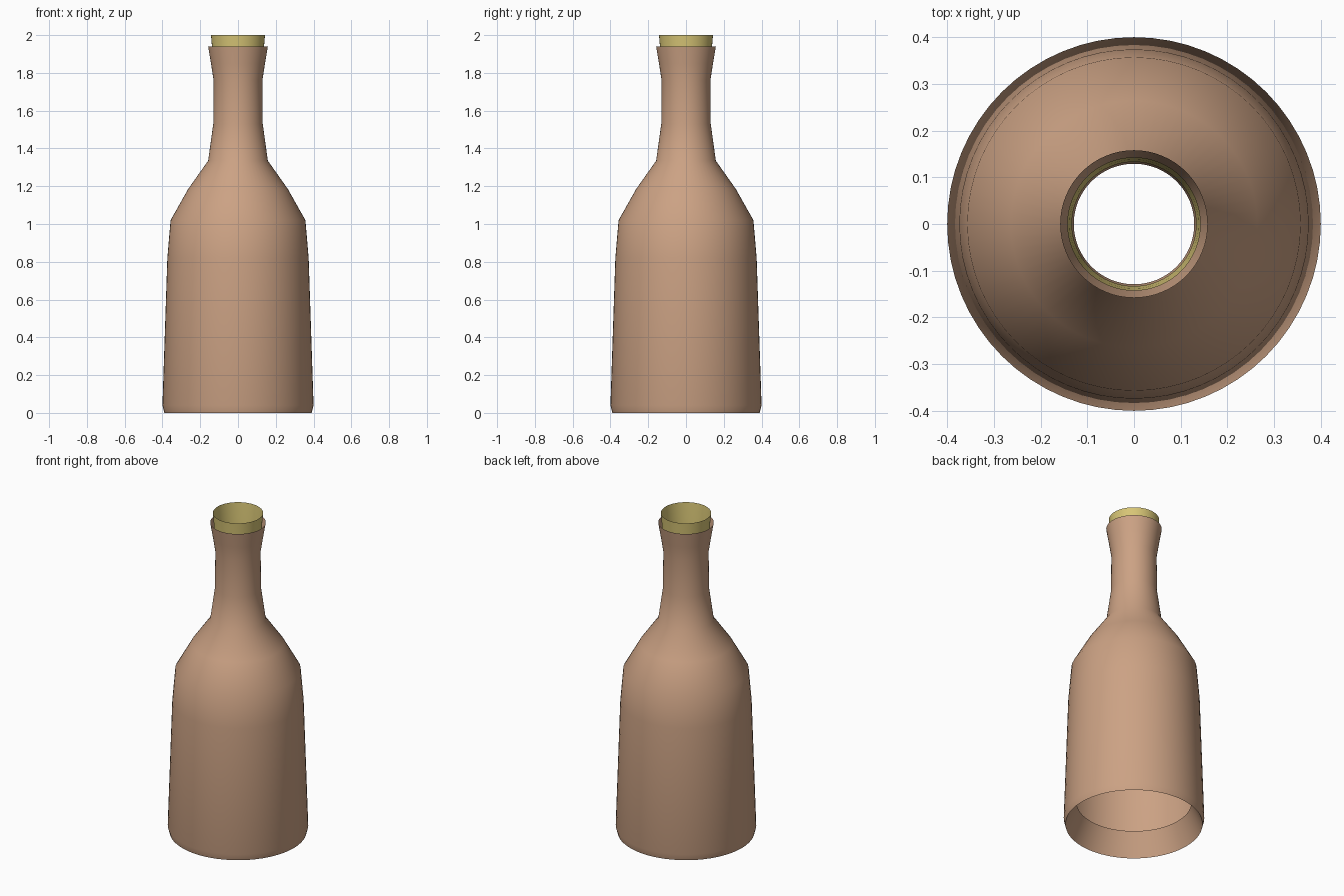
import bpy, bmesh, math

if "Cube" in bpy.data.objects:
    bpy.data.objects.remove(bpy.data.objects["Cube"])

SEGMENTS = 64


def material(name, color):
    mat = bpy.data.materials.new(name)
    mat.diffuse_color = color
    mat.use_nodes = True
    mat.node_tree.nodes["Principled BSDF"].inputs["Base Color"].default_value = mat.diffuse_color
    return mat


def lathe(name, profile, mat):
    """Revolve an open (radius, height) profile around z into a thin shell."""
    bm = bmesh.new()
    rings = []
    for r, z in profile:
        rings.append([bm.verts.new((r * math.cos(2 * math.pi * i / SEGMENTS),
                                    r * math.sin(2 * math.pi * i / SEGMENTS), z))
                      for i in range(SEGMENTS)])
    for low, high in zip(rings, rings[1:]):
        for i in range(SEGMENTS):
            j = (i + 1) % SEGMENTS
            bm.faces.new((low[i], low[j], high[j], high[i]))
    mesh = bpy.data.meshes.new(name)
    bm.to_mesh(mesh)
    bm.free()
    mesh.materials.append(mat)
    obj = bpy.data.objects.new(name, mesh)
    bpy.context.collection.objects.link(obj)
    bpy.ops.object.select_all(action='DESELECT')
    obj.select_set(True)
    bpy.context.view_layer.objects.active = obj
    bpy.ops.object.shade_smooth_by_angle(angle=math.radians(50))
    return obj


clay = material("clay", (0.60, 0.36, 0.23, 1))
gold = material("gold", (0.68, 0.56, 0.18, 1))

# Bottle: open inward-turned base, body, shoulder, neck and flared lip
lathe("bottle_body", [
    (0.327, 0.143), (0.39, 0.0), (0.40, 0.04), (0.374, 0.82), (0.357, 1.02),
    (0.264, 1.185), (0.158, 1.335), (0.131, 1.53), (0.129, 1.76),
    (0.143, 1.85), (0.158, 1.94)], clay)

# Thin tapered sleeve standing in the mouth
lathe("mouth_sleeve", [(0.133, 1.86), (0.138, 1.94), (0.143, 2.0)], gold)
